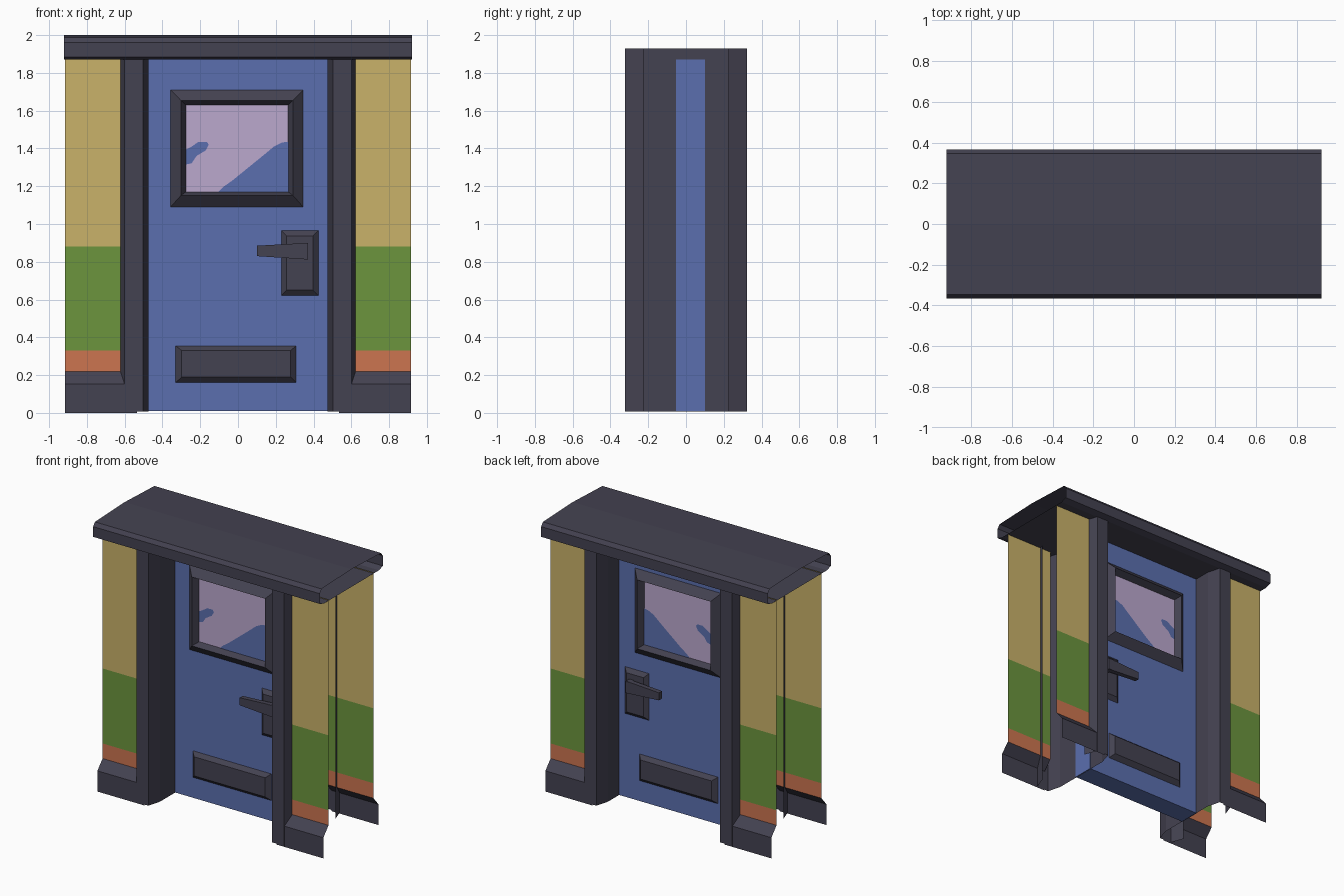
import bpy

if "Cube" in bpy.data.objects:
    bpy.data.objects.remove(bpy.data.objects["Cube"])


def material(name, rgb):
    lin = [((c / 255 + 0.055) / 1.055) ** 2.4 for c in rgb]
    m = bpy.data.materials.new(name)
    m.diffuse_color = (*lin, 1)
    m.use_nodes = True
    m.node_tree.nodes["Principled BSDF"].inputs["Base Color"].default_value = m.diffuse_color
    return m


TRIM = material("dark_trim", (68, 66, 81))
BLUE = material("door_blue", (91, 111, 175))
GLASS = material("lavender_glass", (187, 168, 206))
GOLD = material("wall_gold", (202, 178, 106))
GREEN = material("wall_green", (108, 149, 61))
ORANGE = material("wall_orange", (204, 117, 80))


def make(name, verts, faces, mats, flip=False, rule=None):
    if flip:
        faces = [f[::-1] for f in faces]
    me = bpy.data.meshes.new(name)
    me.from_pydata(verts, [], faces)
    for m in mats:
        me.materials.append(m)
    if rule:
        for p in me.polygons:
            p.material_index = rule(p.center)
    ob = bpy.data.objects.new(name, me)
    bpy.context.collection.objects.link(ob)
    return ob


def sheet(name, end_a, end_b, mats, closed=False, flip=False, rule=None):
    """Surface between two matching outlines."""
    n = len(end_a)
    faces = [(i, n + i, n + (i + 1) % n, (i + 1) % n)
             for i in range(n if closed else n - 1)]
    return make(name, end_a + end_b, faces, mats, flip, rule)


def rect(x0, x1, z0, z1):
    return [(x0, z0), (x1, z0), (x1, z1), (x0, z1)]


def relief(name, rings, side, mat, cap=True):
    """Stacked outlines rising off the door face on the given side."""
    base = -0.053 if side < 0 else 0.10
    n = len(rings[0][0])
    verts = [(x, base + side * off, z) for pts, off in rings for x, z in pts]
    faces = []
    for r in range(len(rings) - 1):
        a, b = r * n, r * n + n
        faces += [(a + i, a + (i + 1) % n, b + (i + 1) % n, b + i) for i in range(n)]
    if cap:
        faces.append(tuple(range(len(verts) - n, len(verts))))
    return make(name, verts, faces, [mat], flip=side > 0)


# Roof: open-ended hollow slab with bevelled edges
half = [(-0.32, 1.87), (-0.365, 1.885), (-0.365, 1.96), (-0.345, 1.987)]
roof = half + [(0, 2.0)] + [(-y, z) for y, z in half[::-1]]
sheet("roof", [(-0.92, y, z) for y, z in roof], [(0.92, y, z) for y, z in roof],
      [TRIM], closed=True)

# Door slab
X, Y0, Y1, Z0, Z1 = 0.48, -0.053, 0.10, 0.01, 1.872
make("door", [(x, y, z) for z in (Z0, Z1) for x, y in ((-X, Y0), (X, Y0), (X, Y1), (-X, Y1))],
     [(3, 2, 1, 0), (4, 5, 6, 7), (0, 1, 5, 4), (1, 2, 6, 5), (2, 3, 7, 6), (3, 0, 4, 7)],
     [BLUE])

# Door posts: chamfered channels, open on the outer side
post = [(0.635, 0.225), (0.60, 0.322), (0.502, 0.322), (0.475, 0.225)]
post += [(x, -y) for x, y in post[::-1]]
for sx, label in ((1, "right"), (-1, "left")):
    sheet("post_" + label, [(sx * x, y, 1.93) for x, y in post],
          [(sx * x, y, 0.008) for x, y in post], [TRIM], flip=sx < 0)


# Wall sheets with skirting, coloured by height
def band(c):
    return 0 if c.z < 0.22 else 1 if c.z < 0.33 else 2 if c.z < 0.88 else 3


wall = [(0.32, 0), (0.32, 0.152), (0.26, 0.22), (0.26, 0.33), (0.26, 0.88), (0.26, 1.875)]
for sx, lx in ((1, "right"), (-1, "left")):
    for sy, ly in ((-1, "front"), (1, "back")):
        sheet(f"wall_{ly}_{lx}", [(sx * 0.535, sy * y, z) for y, z in wall],
              [(sx * 0.917, sy * y, z) for y, z in wall],
              [TRIM, ORANGE, GREEN, GOLD], flip=sx * sy > 0, rule=band)

# Door fittings, repeated on both faces
sweep = [(-0.105, 1.17), (0.267, 1.17), (0.267, 1.435), (0.235, 1.432), (0.19, 1.41),
         (0.13, 1.36), (0.05, 1.295), (-0.03, 1.23), (-0.08, 1.195)]
patch = [(-0.275, 1.315), (-0.245, 1.322), (-0.22, 1.36), (-0.17, 1.39), (-0.155, 1.42),
         (-0.165, 1.435), (-0.21, 1.435), (-0.245, 1.41), (-0.275, 1.395)]
lever = [(0.10, 0.83), (0.37, 0.812), (0.37, 0.90), (0.10, 0.885)]
for s, label in ((-1, "front"), (1, "back")):
    # Window
    relief("window_frame_" + label,
           [(rect(-0.357, 0.345, 1.09, 1.71), 0), (rect(-0.303, 0.292, 1.15, 1.655), 0.05),
            (rect(-0.276, 0.266, 1.17, 1.63), 0)], s, TRIM, cap=False)
    relief("glass_" + label, [(rect(-0.276, 0.266, 1.17, 1.63), 0.003)], s, GLASS)
    relief("glass_sweep_" + label, [(sweep, 0.006)], s, BLUE)
    relief("glass_patch_" + label, [(patch, 0.006)], s, BLUE)
    # Kick panel
    relief("lower_panel_" + label,
           [(rect(-0.33, 0.308, 0.16, 0.355), 0), (rect(-0.298, 0.278, 0.19, 0.33), 0.03)],
           s, TRIM)
    # Handle plate, stem and tapered lever
    relief("handle_plate_" + label,
           [(rect(0.23, 0.425, 0.622, 0.965), 0), (rect(0.257, 0.397, 0.65, 0.937), 0.025)],
           s, TRIM)
    relief("handle_stem_" + label,
           [(rect(0.335, 0.37, 0.815, 0.897), 0.02), (rect(0.335, 0.37, 0.815, 0.897), 0.072)],
           s, TRIM)
    relief("handle_lever_" + label,
           [(lever[:1] + lever[1:2] + lever[2:], 0.035), (lever, 0.07)], s, TRIM)
    relief("handle_lever_inner_" + label, [(lever, 0.035)], -1 if s < 0 else 1, TRIM)
